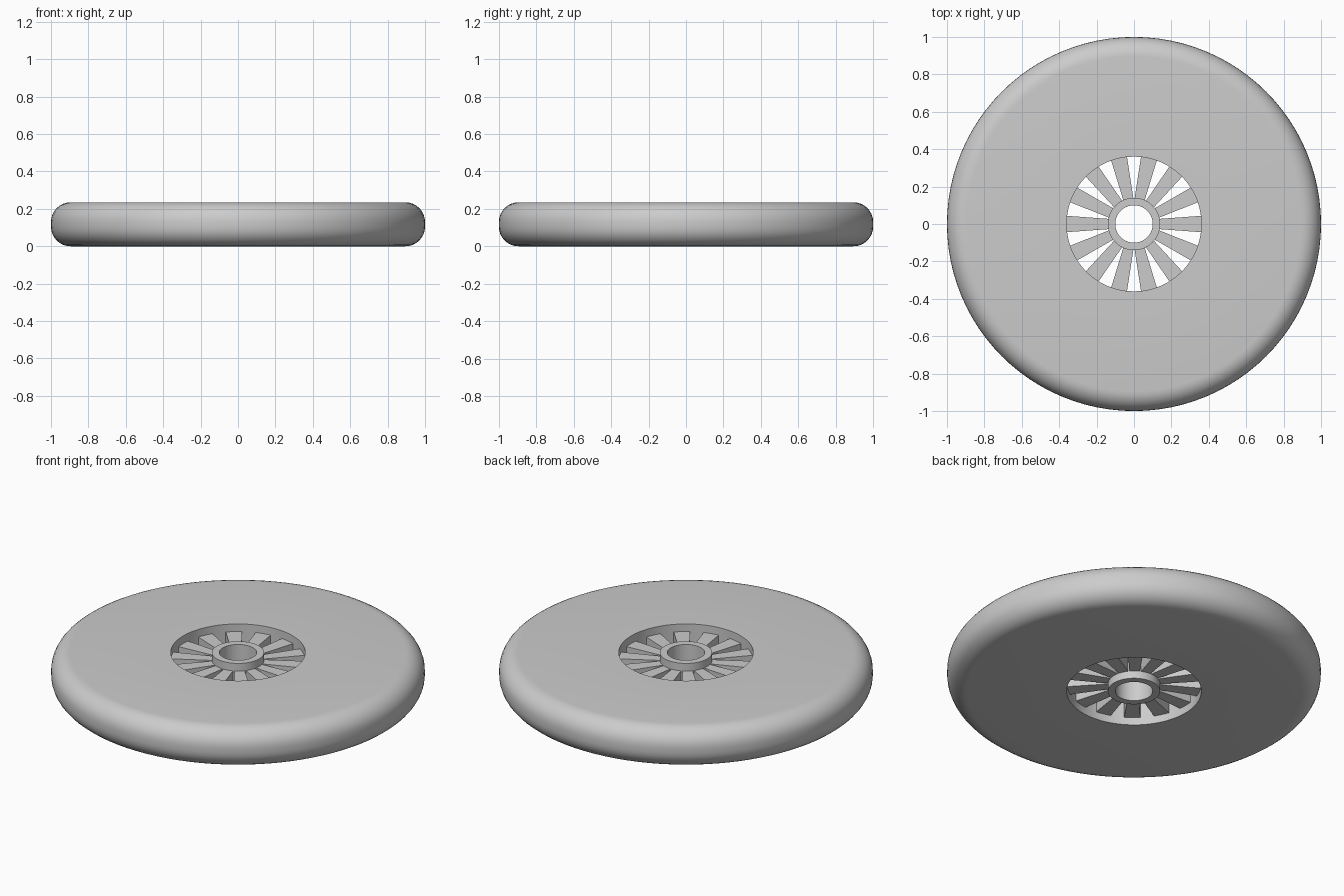
import bpy, bmesh, math
from mathutils import Matrix

cube = bpy.data.objects.get("Cube")
if cube:
    bpy.data.objects.remove(cube)

HEIGHT = 0.235
SPOKES = 14

grey = bpy.data.materials.new("plain grey")
grey.use_nodes = True
grey.diffuse_color = (0.6, 0.6, 0.6, 1)
grey.node_tree.nodes["Principled BSDF"].inputs["Base Color"].default_value = (0.6, 0.6, 0.6, 1)


def finish(name, bm):
    bmesh.ops.recalc_face_normals(bm, faces=bm.faces)
    mesh = bpy.data.meshes.new(name)
    bm.to_mesh(mesh)
    bm.free()
    mesh.materials.append(grey)
    obj = bpy.data.objects.new(name, mesh)
    bpy.context.collection.objects.link(obj)
    bpy.ops.object.select_all(action="DESELECT")
    obj.select_set(True)
    bpy.context.view_layer.objects.active = obj
    bpy.ops.object.shade_smooth_by_angle(angle=math.radians(35))
    return obj


def lathe(name, profile, segments):
    """Revolve a closed (radius, z) profile around the z axis."""
    bm = bmesh.new()
    rings = []
    for i in range(segments):
        a = math.tau * i / segments
        rings.append([bm.verts.new((r * math.cos(a), r * math.sin(a), z)) for r, z in profile])
    for i, ring in enumerate(rings):
        nxt = rings[(i + 1) % segments]
        for j in range(len(profile)):
            k = (j + 1) % len(profile)
            bm.faces.new((ring[j], nxt[j], nxt[k], ring[k]))
    return finish(name, bm)


# Tyre: flat-sided disc with rounded shoulders and a straight central bore
R, STEPS = 0.105, 8
tyre = [(0.36, HEIGHT), (0.36, 0)]
for centre_z, start in ((R, -90), (HEIGHT - R, 0)):
    for s in range(STEPS + 1):
        a = math.radians(start + 90 * s / STEPS)
        tyre.append((1 - R + R * math.cos(a), centre_z + R * math.sin(a)))
lathe("tyre", tyre, 96)

# Hub: hollow axle sleeve, flush with the tyre sides
lathe("hub", [(0.1, 0), (0.14, 0), (0.14, HEIGHT), (0.1, HEIGHT)], 64)

# Spokes: tapered bars set back from both sides
bm = bmesh.new()
bottom, top = 0.045, 0.19
for i in range(SPOKES):
    turn = Matrix.Rotation(math.tau * i / SPOKES, 4, "Z")
    bar = bmesh.ops.create_cube(bm, size=1)["verts"]
    for v in bar:
        outer = v.co.x > 0
        v.co.y *= 0.088 if outer else 0.054
        v.co.x = 0.365 if outer else 0.13
        v.co.z = top if v.co.z > 0 else bottom
    bmesh.ops.transform(bm, matrix=turn, verts=bar)
finish("spokes", bm)
